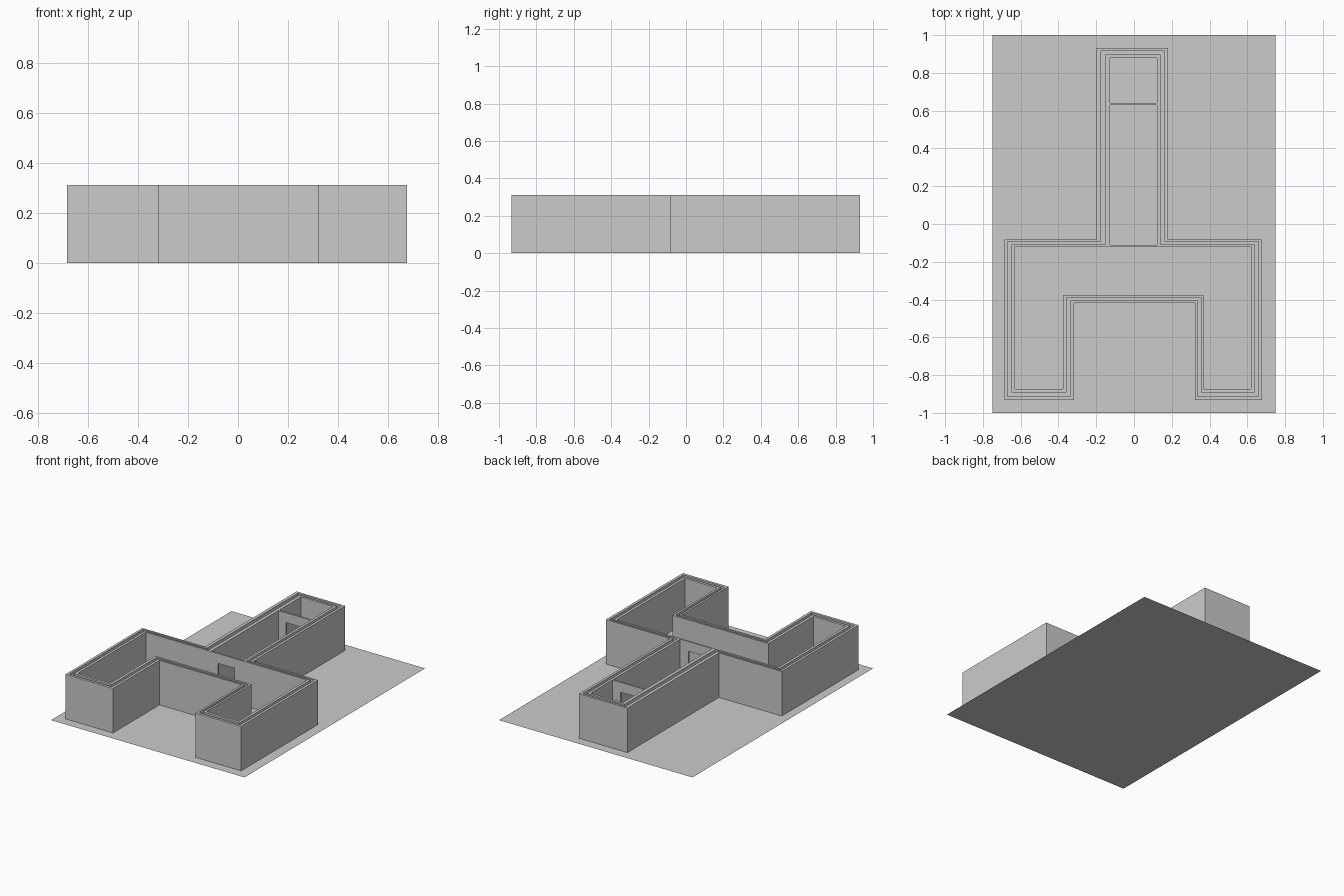
import bpy
import bmesh

if "Cube" in bpy.data.objects:
    bpy.data.objects.remove(bpy.data.objects["Cube"])

HEIGHT = 0.312
DOOR_TOP = 0.243


def finish(name, bm):
    bmesh.ops.recalc_face_normals(bm, faces=bm.faces)
    mesh = bpy.data.meshes.new(name)
    bm.to_mesh(mesh)
    bm.free()
    obj = bpy.data.objects.new(name, mesh)
    bpy.context.collection.objects.link(obj)
    return obj


def plan(left, right, front, back, shoulder, tower_l, tower_r, court_l, court_r, court_y):
    """Floor plan: two front wings, a cross hall and a long rear wing."""
    return [(left, front), (court_l, front), (court_l, court_y), (court_r, court_y),
            (court_r, front), (right, front), (right, shoulder), (tower_r, shoulder),
            (tower_r, back), (tower_l, back), (tower_l, shoulder), (left, shoulder)]


OUTER = plan(-0.686, 0.677, -0.932, 0.931, -0.081, -0.198, 0.179, -0.317, 0.323, -0.417)
INNER = plan(-0.630, 0.619, -0.874, 0.880, -0.120, -0.127, 0.122, -0.376, 0.369, -0.376)


def loop(t):
    return [(a[0] + (b[0] - a[0]) * t, a[1] + (b[1] - a[1]) * t)
            for a, b in zip(OUTER, INNER)]


def wall_ring(name, t0, t1):
    """Wall following the plan; its open underside rests on the ground."""
    bm = bmesh.new()
    rows = []
    for t, z in ((t0, 0), (t0, HEIGHT), (t1, HEIGHT), (t1, 0)):
        rows.append([bm.verts.new((x, y, z)) for x, y in loop(t)])
    n = len(OUTER)
    for a, b in zip(rows, rows[1:]):
        for i in range(n):
            j = (i + 1) % n
            bm.faces.new((a[i], a[j], b[j], b[i]))
    return finish(name, bm)


def partition(name, y0, y1):
    """Cross wall with a doorway, extruded from its front profile."""
    l, r, dl, dr = -0.127, 0.122, -0.070, 0.058
    profile = [(l, 0), (dl, 0), (dl, DOOR_TOP), (dr, DOOR_TOP),
               (dr, 0), (r, 0), (r, HEIGHT), (l, HEIGHT)]
    bm = bmesh.new()
    face = bm.faces.new([bm.verts.new((x, y0, z)) for x, z in profile])
    new = bmesh.ops.extrude_face_region(bm, geom=[face], use_keep_orig=True)["geom"]
    verts = [v for v in new if isinstance(v, bmesh.types.BMVert)]
    bmesh.ops.translate(bm, verts=verts, vec=(0, y1 - y0, 0))
    return finish(name, bm)


# Ground sheet
bm = bmesh.new()
bm.faces.new([bm.verts.new((x, y, 0)) for x, y in
              ((-0.75, -1), (0.75, -1), (0.75, 1), (-0.75, 1))])
finish("ground_sheet", bm)

# Double cavity walls
wall_ring("outer_wall", 0.0, 0.31)
wall_ring("inner_wall", 0.68, 1.0)

# Partitions between the hall and the rear rooms
partition("hall_partition", -0.120, -0.110)
partition("rear_partition", 0.630, 0.640)
